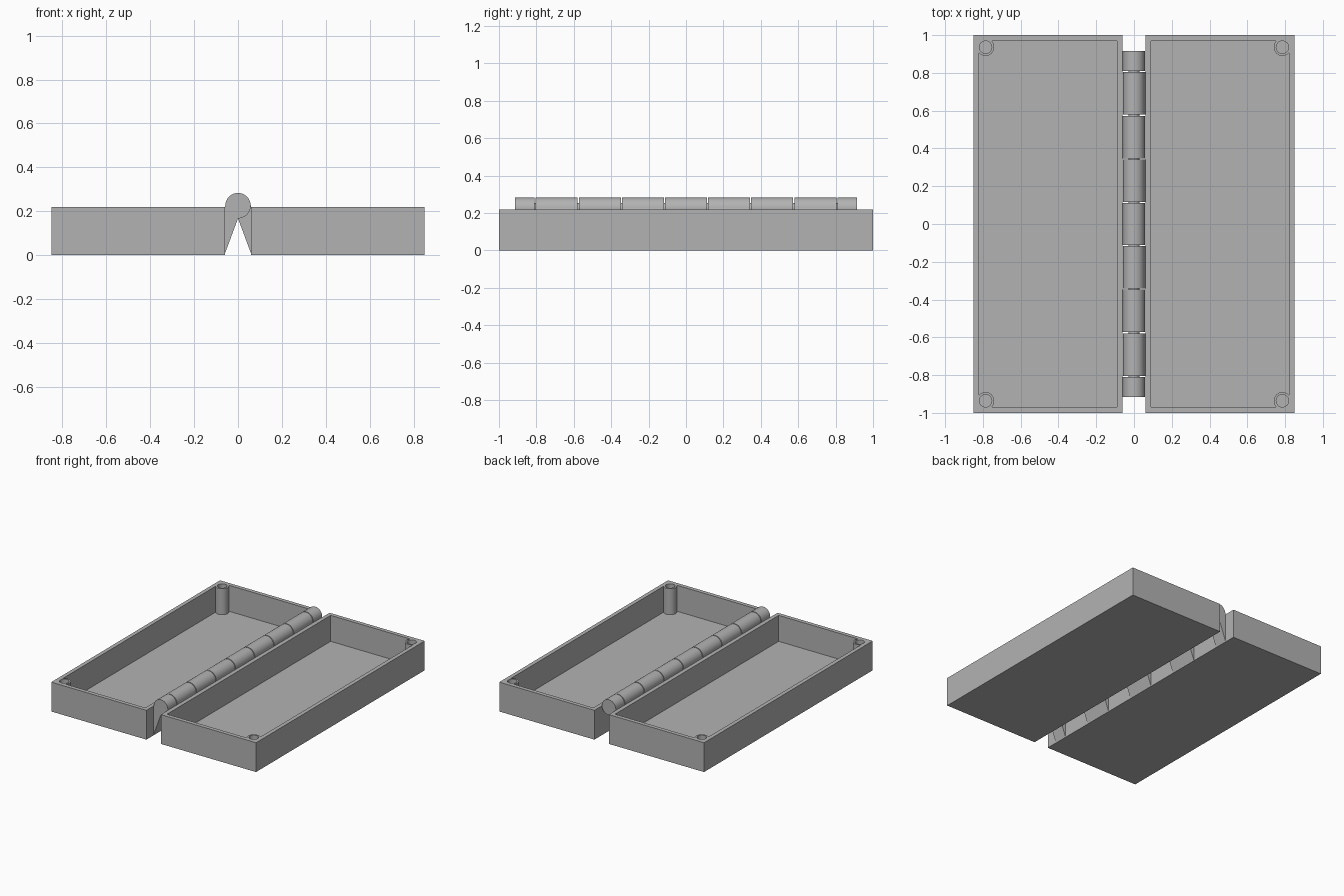
import bpy, bmesh
from math import sin, cos, acos, asin, pi

cube = bpy.data.objects.get("Cube")
if cube:
    bpy.data.objects.remove(cube, do_unlink=True)

GREY = (0.45, 0.45, 0.45, 1)
mat = bpy.data.materials.new("plain grey")
mat.use_nodes = True
mat.diffuse_color = GREY
mat.node_tree.nodes["Principled BSDF"].inputs["Base Color"].default_value = GREY

GAP, WIDE, HIGH, WALL, FLOOR = 0.06, 0.85, 0.22, 0.03, 0.025
POST_X, POST_Y, POST_R, HOLE_R = 0.786, 0.936, 0.046, 0.033
HINGE_Z, HINGE_R, HINGE_END = 0.225, 0.058, 0.918


def extrude(name, outline, axis, start, end):
    """Extrude a closed outline: (x, y) along z, or (x, z) along y."""
    bm = bmesh.new()
    place = (lambda a, b: (a, b, start)) if axis == "z" else (lambda a, b: (a, start, b))
    face = bm.faces.new([bm.verts.new(place(a, b)) for a, b in outline])
    moved = bmesh.ops.extrude_face_region(bm, geom=[face])["geom"]
    step = (0, 0, end - start) if axis == "z" else (0, end - start, 0)
    bmesh.ops.translate(bm, vec=step, verts=[g for g in moved if isinstance(g, bmesh.types.BMVert)])
    bmesh.ops.recalc_face_normals(bm, faces=bm.faces)
    mesh = bpy.data.meshes.new(name)
    bm.to_mesh(mesh)
    bm.free()
    mesh.materials.append(mat)
    obj = bpy.data.objects.new(name, mesh)
    bpy.context.collection.objects.link(obj)
    return obj


def arc(cx, cy, r, a0, a1, n):
    return [(cx + r * cos(a0 + (a1 - a0) * i / n), cy + r * sin(a0 + (a1 - a0) * i / n))
            for i in range(n + 1)]


def rect(x0, x1, y):
    return [(x0, -y), (x1, -y), (x1, y), (x0, y)]


def smooth(obj):
    bpy.ops.object.select_all(action="DESELECT")
    obj.select_set(True)
    bpy.context.view_layer.objects.active = obj
    bpy.ops.object.shade_smooth_by_angle(angle=0.6)


def cut(obj, cutter):
    mod = obj.modifiers.new("cut", "BOOLEAN")
    mod.operation, mod.solver, mod.object = "DIFFERENCE", "EXACT", cutter
    bpy.context.view_layer.objects.active = obj
    bpy.ops.object.modifier_apply(modifier=mod.name)
    bpy.data.objects.remove(cutter, do_unlink=True)


# Trays: the cavity outline bends around a screw post at each outer corner
wall_x, wall_y = WIDE - WALL, 1 - WALL
first = -acos((wall_x - POST_X) / POST_R)
last = -pi - asin((wall_y - POST_Y) / POST_R)
corner = arc(POST_X, POST_Y, POST_R, first, last, 24)
cavity = ([(GAP + WALL, -wall_y)] + [(x, -y) for x, y in reversed(corner)]
          + corner + [(GAP + WALL, wall_y)])

for side, word in ((-1, "right"), (1, "left")):
    def flip(points):
        return [(side * x, y) for x, y in points]
    tray = extrude(word + "_tray", flip(rect(GAP, WIDE, 1)), "z", 0, HIGH)
    cut(tray, extrude("cavity_cutter", flip(cavity), "z", FLOOR, HIGH + 0.1))
    for y in (-POST_Y, POST_Y):
        hole = arc(side * POST_X, y, HOLE_R, 0, 2 * pi, 32)[:-1]
        cut(tray, extrude("hole_cutter", hole, "z", FLOOR, HIGH + 0.1))
    smooth(tray)

# Hinge knuckles, alternately webbed to the right and left trays
breaks = [-HINGE_END, -0.808, -0.576, -0.344, -0.114]
breaks += [-y for y in reversed(breaks)]
for i, (y0, y1) in enumerate(zip(breaks, breaks[1:])):
    side = 1 if i % 2 else -1
    barrel = arc(0, HINGE_Z, HINGE_R, -pi / 2, -2 * pi, 36)
    outline = [(side * x, z) for x, z in
               barrel + [(GAP + 0.002, HINGE_Z - 0.01), (GAP + 0.002, 0)]]
    knuckle = extrude(f"hinge_knuckle_{i + 1}", outline, "y", y0 + 0.003, y1 - 0.003)
    smooth(knuckle)

# Pin running through the knuckles
pin = arc(0, HINGE_Z, HINGE_R / 2, 0, 2 * pi, 24)[:-1]
smooth(extrude("hinge_pin", pin, "y", 0.02 - HINGE_END, HINGE_END - 0.02))
